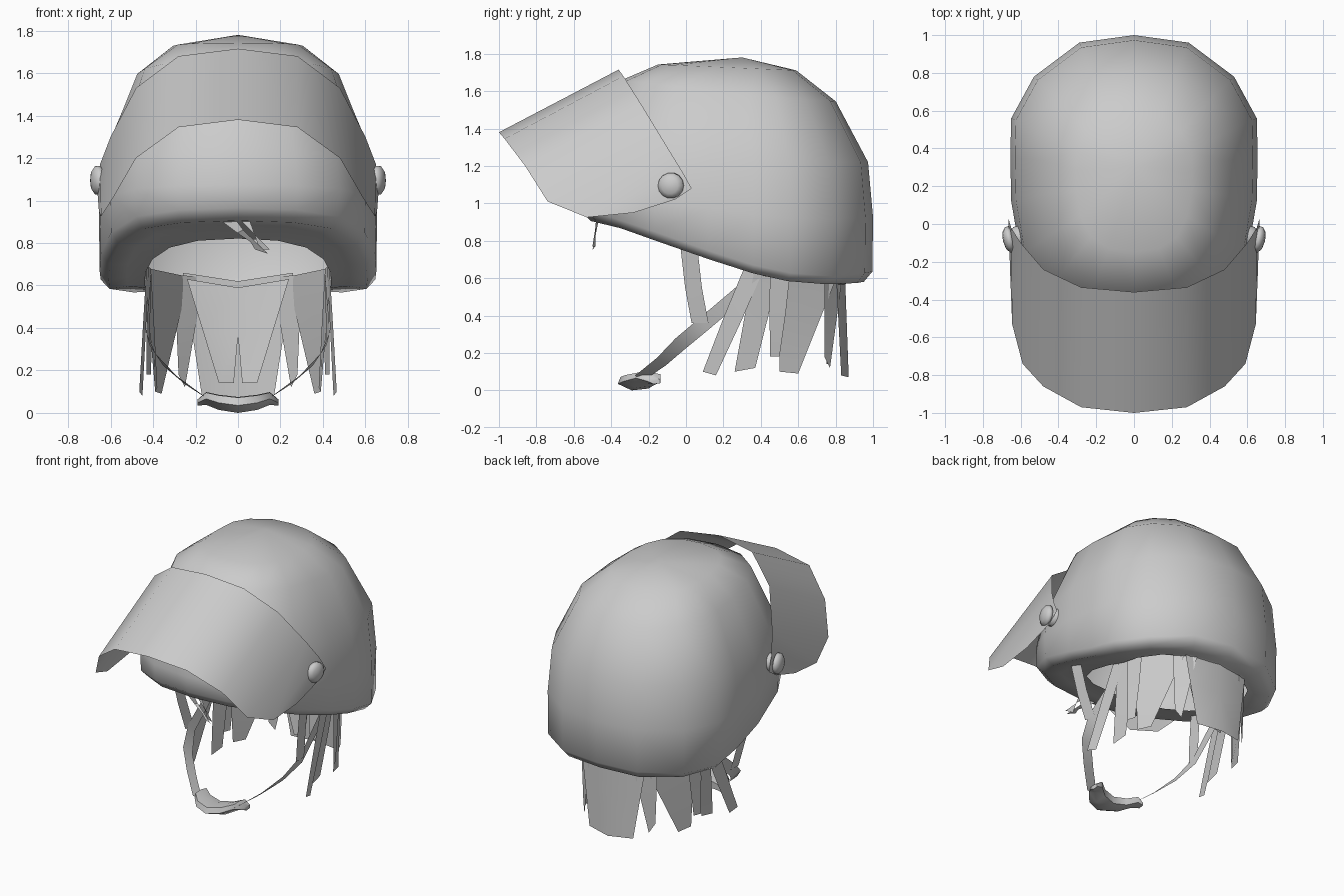
import bpy, bmesh, math
from mathutils import Vector, Matrix

if "Cube" in bpy.data.objects:
    bpy.data.objects.remove(bpy.data.objects["Cube"])


def loft(name, rows, closed=False, mirror=True, angle=50):
    """Skin rows of points with quads; optionally mirror across x."""
    bm = bmesh.new()
    grid = [[bm.verts.new(p) for p in row] for row in rows]
    n = len(rows[0])
    for a, b in zip(grid, grid[1:]):
        for i in range(n if closed else n - 1):
            j = (i + 1) % n
            bm.faces.new((a[i], a[j], b[j], b[i]))
    bmesh.ops.remove_doubles(bm, verts=bm.verts[:], dist=0.0005)
    bmesh.ops.recalc_face_normals(bm, faces=bm.faces[:])
    me = bpy.data.meshes.new(name)
    bm.to_mesh(me)
    bm.free()
    ob = bpy.data.objects.new(name, me)
    bpy.context.collection.objects.link(ob)
    if mirror:
        mod = ob.modifiers.new("mirror", 'MIRROR')
        mod.use_clip = True
        mod.merge_threshold = 0.001
    bpy.ops.object.select_all(action='DESELECT')
    bpy.context.view_layer.objects.active = ob
    ob.select_set(True)
    bpy.ops.object.shade_smooth_by_angle(angle=math.radians(angle))
    return ob


def lerp_table(table, v):
    """Piecewise-linear lookup."""
    if v <= table[0][0]:
        return table[0][1]
    for (a, fa), (b, fb) in zip(table, table[1:]):
        if v <= b:
            return fa + (fb - fa) * (v - a) / (b - a)
    return table[-1][1]


# Helmet shell: half plan outline scaled towards the crown, sloping rim
plan = [(0, -.57), (.28, -.53), (.48, -.40), (.60, -.17), (.65, .12),
        (.655, .36), (.65, .56), (.53, .78), (.29, .96), (0, 1.0)]
rim = [(-.57, .92), (-.32, .86), (0, .74), (.47, .59), (.84, .56), (1.0, .59)]
CY = .30


def shell_row(s, height, shift=0):
    row = []
    for x, b in plan:
        y = CY + shift + (b - CY) * s
        row.append((x * s, y, height(y, b)))
    return row


def rim_z(y):
    return lerp_table(rim, y)


rows = [
    shell_row(.67, lambda y, b: rim_z(y) + .005, .08),
    shell_row(.80, lambda y, b: rim_z(y) + .01),
    shell_row(.93, lambda y, b: rim_z(y)),
    shell_row(.995, lambda y, b: rim_z(b) + .045),
    shell_row(1.0, lambda y, b: .45 * rim_z(b) + .55 * 1.2),
    shell_row(.962, lambda y, b: 1.22),
    shell_row(.73, lambda y, b: 1.58 + (.09 if b < CY else .05) * (CY - b), -.01),
    shell_row(.47, lambda y, b: 1.725 + .02 * (CY - b), -.04),
    shell_row(0, lambda y, b: 1.78),
]
loft("helmet_shell", rows, angle=80)

# Raised visor: upper edge against the shell, lower edge out in front
upper = [(0, -.36, 1.715), (.28, -.335, 1.68), (.48, -.24, 1.53), (.60, -.10, 1.30),
         (.65, -.02, 1.17), (.665, .03, 1.08), (.665, .03, 1.08)]
lower = [(0, -1.0, 1.38), (.28, -.97, 1.345), (.48, -.86, 1.20), (.59, -.74, 1.01),
         (.645, -.53, .925), (.655, -.28, .95), (.66, -.06, 1.02)]
loft("visor", [upper, lower])

# Pivot bolts: lathed domed button with stem, slightly turned
profile = [(0, -.09), (.06, -.09), (.06, -.05), (.045, -.035), (.07, -.025),
           (.068, -.005), (.045, .012), (0, .02)]
place = Matrix.Translation((.675, -.085, 1.095)) @ Matrix.Rotation(math.radians(-12), 4, 'Z')
ring = [math.tau * k / 14 for k in range(14)]
loft("visor_bolt", [[place @ Vector((x, r * math.cos(a), r * math.sin(a))) for a in ring]
                    for r, x in profile], closed=True, angle=75)


# Straps: flat ribbons along a path, offset either side by half widths
def ribbon(name, path, halves):
    loft(name, [[Vector(p) - Vector(h), Vector(p) + Vector(h)] for p, h in zip(path, halves)])


ribbon("front_strap", [(.50, .015, .77), (.465, .04, .55), (.43, .075, .36)], [(0, .045, 0)] * 3)
ribbon("main_strap",
       [(.41, .42, .63), (.425, .09, .35), (.37, -.03, .25), (.27, -.13, .155), (.14, -.25, .065)],
       [(.0, -.025, .03), (.008, -.025, .03), (.018, -.026, .028),
        (.02, -.024, .02), (.02, -.022, .014)])

# Chin cup: closed sections swept back towards the ends
cup = [(0, 1, 0, 0), (.09, .95, .025, .012), (.15, .8, .08, .03), (.19, .4, .11, .01)]
section = [(-.365, .035), (-.35, .072), (-.27, .075), (-.20, .06), (-.20, .01), (-.29, .0)]
rows = [[(x, -.28 + (y + .28) * s + back, .04 + (z - .04) * s + up) for y, z in section]
        for x, s, back, up in cup]
rows.append([(.19, -.17, .05)] * len(section))
loft("chin_cup", rows, closed=True)


# Hair: tapering locks from two root corners to two tip corners
def lock(name, a, b, c, d, mirror=True, bulge=0.0):
    a, b, c, d = map(Vector, (a, b, c, d))
    mid = [a.lerp(c, .5), b.lerp(d, .5)]
    centre = (mid[0] + mid[1]) / 2
    mid = [m + (m - centre) * bulge for m in mid]
    if mirror:
        for m in mid:
            m.x = max(m.x, 0)
    if mirror and a.x == 0:
        mid[0].x = 0
    loft(name, [[a, b], mid, [c, d]], mirror=mirror)


lock("hair_back", (0, .85, .62), (.26, .80, .66), (0, .87, .07), (.17, .83, .08))
lock("hair_back_inner", (0, .80, .59), (.24, .76, .63), (.02, .77, .14), (.09, .75, .14))
lock("hair_rear_side", (.23, .82, .64), (.42, .50, .68), (.36, .60, .09), (.39, .50, .10))
lock("hair_rear_corner", (.16, .84, .64), (.30, .74, .65), (.25, .77, .12), (.28, .74, .18))
lock("hair_side_rear", (.40, .56, .66), (.43, .45, .68), (.41, .50, .18), (.43, .45, .18), bulge=.1)
lock("hair_side_mid", (.41, .50, .68), (.44, .38, .70), (.38, .37, .12), (.39, .26, .10), bulge=.1)
lock("hair_side_front", (.42, .43, .68), (.43, .33, .70), (.45, .16, .08), (.465, .09, .10), bulge=.1)

# Fringe strands under the brow
lock("fringe_upper", (-.03, -.47, .95), (.05, -.48, .92), (.15, -.50, .77), (.10, -.485, .77),
     mirror=False, bulge=.4)
lock("fringe_lower", (-.14, -.46, .95), (-.04, -.48, .95), (.14, -.50, .75), (.08, -.485, .77),
     mirror=False, bulge=.4)
